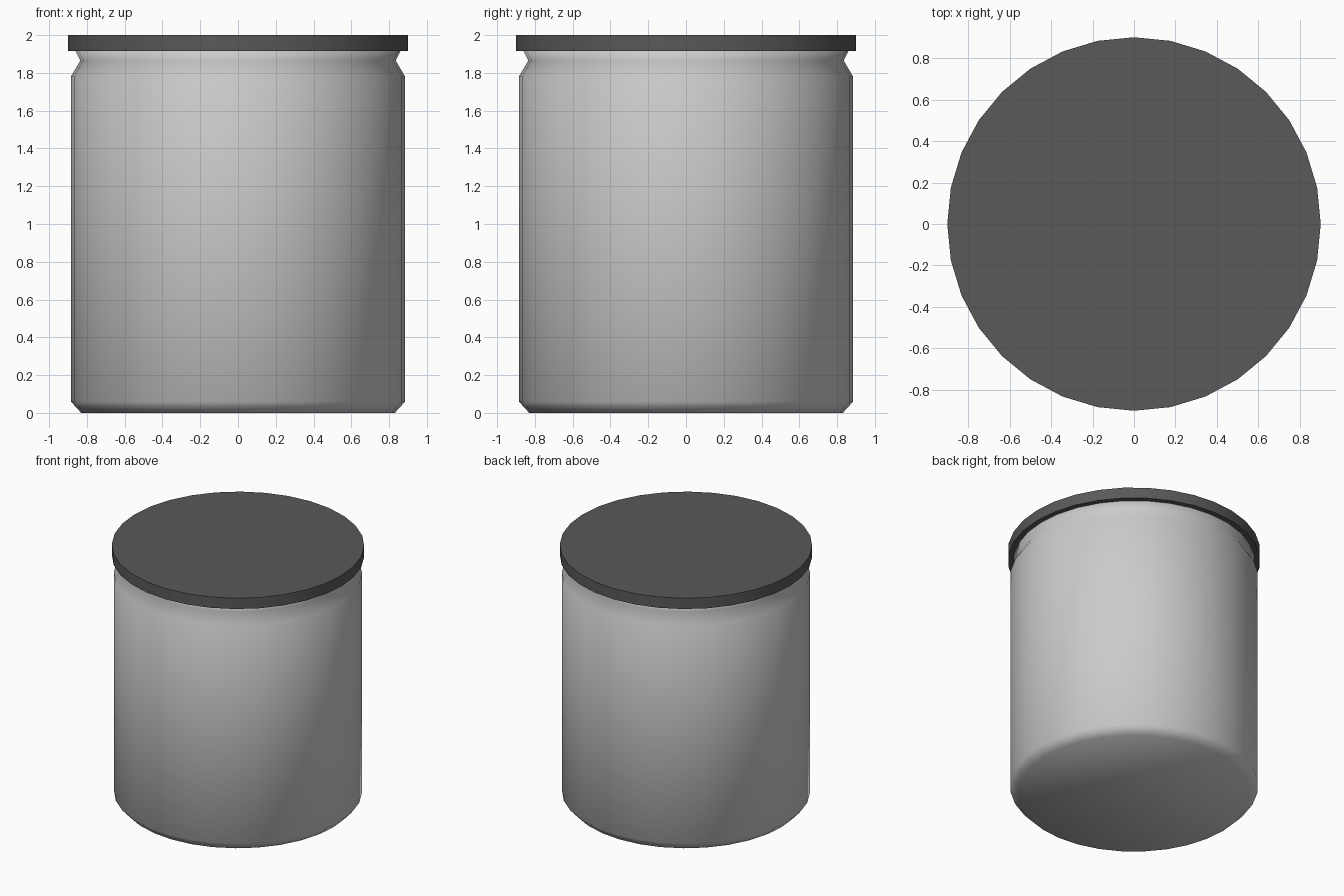
import bpy, bmesh
from math import cos, sin, pi

if "Cube" in bpy.data.objects:
    bpy.data.objects.remove(bpy.data.objects["Cube"])

SIDES = 32


def lathe(name, profile):
    """Closed solid of revolution from (radius, z) points, bottom to top."""
    bm = bmesh.new()
    rings = [[bm.verts.new((r * cos(2 * pi * i / SIDES), r * sin(2 * pi * i / SIDES), z))
              for i in range(SIDES)] for r, z in profile]
    for low, high in zip(rings, rings[1:]):
        for i in range(SIDES):
            j = (i + 1) % SIDES
            bm.faces.new((low[i], low[j], high[j], high[i]))
    bm.faces.new(rings[0][::-1])
    bm.faces.new(rings[-1])
    for f in bm.faces:
        f.smooth = True
    mesh = bpy.data.meshes.new(name)
    bm.to_mesh(mesh)
    bm.free()
    obj = bpy.data.objects.new(name, mesh)
    bpy.context.collection.objects.link(obj)
    return obj


# Jar body: chamfered foot, straight wall, pinched neck under the lid
body = lathe("jar_body", [(0.83, 0), (0.885, 0.06), (0.885, 1.78),
                          (0.835, 1.865), (0.86, 1.915)])

# Flat dark lid with crisp edges
lid = lathe("lid", [(0.9, 1.915), (0.9, 2.0)])
dark = bpy.data.materials.new("dark_lid")
dark.diffuse_color = (0.1, 0.1, 0.1, 1)
dark.use_nodes = True
dark.node_tree.nodes["Principled BSDF"].inputs["Base Color"].default_value = dark.diffuse_color
lid.data.materials.append(dark)
bpy.ops.object.select_all(action='DESELECT')
lid.select_set(True)
bpy.context.view_layer.objects.active = lid
bpy.ops.object.shade_smooth_by_angle(angle=pi / 6)
